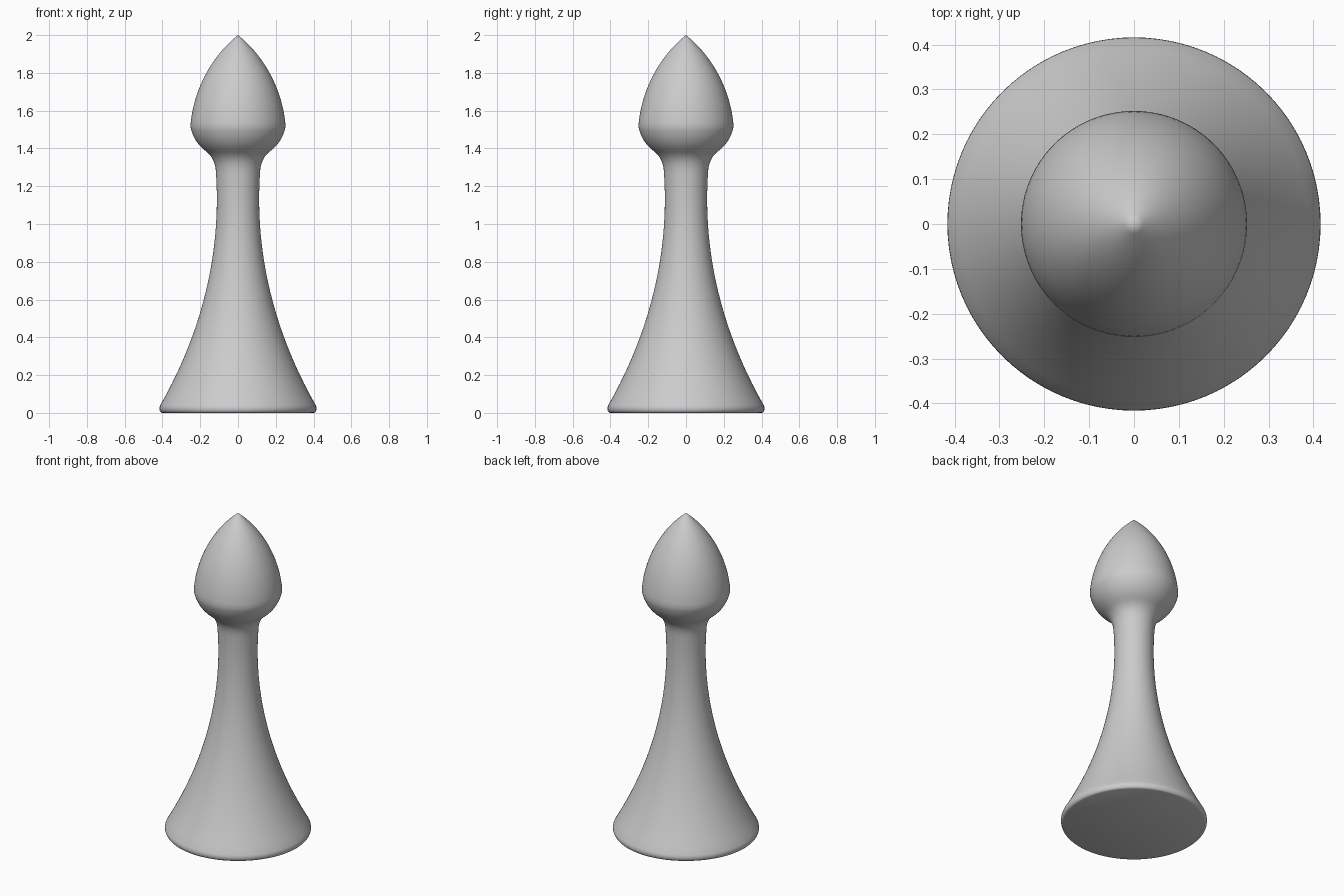
import bpy
import math
from mathutils import Vector
from mathutils.geometry import interpolate_bezier

if "Cube" in bpy.data.objects:
    bpy.data.objects.remove(bpy.data.objects["Cube"])

SIDES = 96

grey = bpy.data.materials.new("plain_grey")
grey.use_nodes = True
colour = (0.6, 0.6, 0.6, 1)
grey.diffuse_color = colour
grey.node_tree.nodes["Principled BSDF"].inputs["Base Color"].default_value = colour


def curve(a, b, c, d, steps):
    """Points (radius, height) along a cubic curve, without its first point."""
    pts = interpolate_bezier(*[Vector((p[0], p[1], 0)) for p in (a, b, c, d)], steps + 1)
    return [(p.x, p.y) for p in pts[1:]]


def lathe(name, profile):
    """Spin a profile that starts and ends on the z axis."""
    rings = profile[1:-1]
    verts = [(0, 0, profile[0][1])]
    for r, z in rings:
        for i in range(SIDES):
            a = math.tau * i / SIDES
            verts.append((r * math.cos(a), r * math.sin(a), z))
    verts.append((0, 0, profile[-1][1]))
    top, last = len(verts) - 1, 1 + (len(rings) - 1) * SIDES
    faces = []
    for i in range(SIDES):
        j = (i + 1) % SIDES
        faces.append((0, 1 + j, 1 + i))
        for k in range(len(rings) - 1):
            n = 1 + k * SIDES
            faces.append((n + i, n + j, n + SIDES + j, n + SIDES + i))
        faces.append((last + i, last + j, top))
    mesh = bpy.data.meshes.new(name)
    mesh.from_pydata(verts, [], faces)
    mesh.materials.append(grey)
    obj = bpy.data.objects.new(name, mesh)
    bpy.context.collection.objects.link(obj)
    bpy.ops.object.select_all(action="DESELECT")
    obj.select_set(True)
    bpy.context.view_layer.objects.active = obj
    bpy.ops.object.shade_smooth_by_angle(angle=math.radians(40))
    return obj


# Flat underside and rounded foot
profile = [(0, 0), (0.402, 0)]
profile += curve(profile[-1], (0.414, 0.002), (0.421, 0.022), (0.412, 0.04), 6)
# Flared body sweeping up to the narrow neck
profile += curve(profile[-1], (0.235, 0.35), (0.112, 0.72), (0.112, 1.13), 24)
profile += curve(profile[-1], (0.112, 1.2), (0.115, 1.25), (0.118, 1.29), 5)
# Collar curving out under the head, then the rounded cup
profile += curve(profile[-1], (0.124, 1.34), (0.145, 1.365), (0.17, 1.385), 6)
profile += curve(profile[-1], (0.215, 1.42), (0.24, 1.46), (0.252, 1.515), 8)
# Pointed bud-shaped head
profile += curve(profile[-1], (0.24, 1.7), (0.145, 1.885), (0, 2), 20)

lathe("pawn_body", profile)
